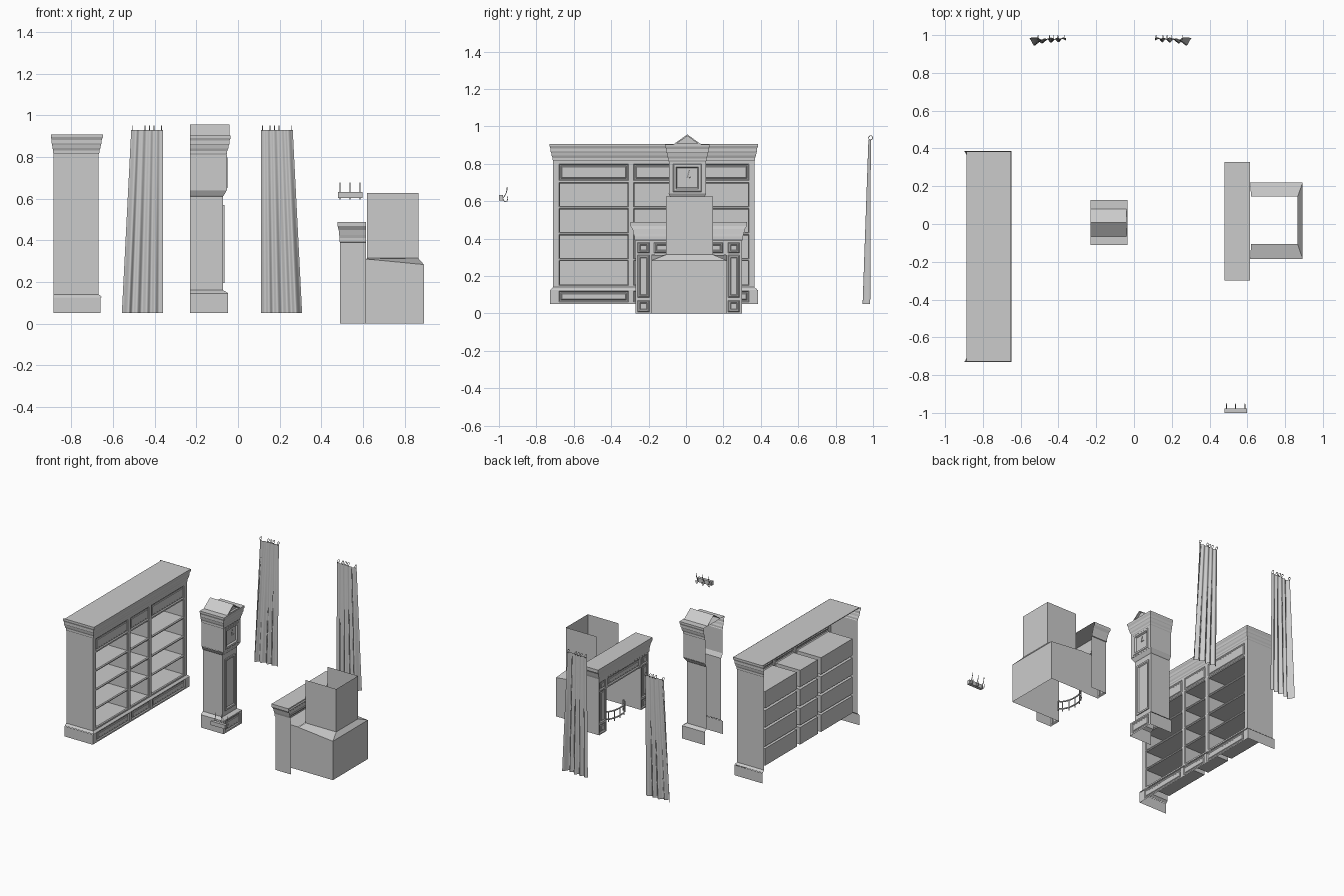
import bpy, bmesh, math

if "Cube" in bpy.data.objects:
    bpy.data.objects.remove(bpy.data.objects["Cube"])


def finish(name, bm, smooth=False):
    bmesh.ops.remove_doubles(bm, verts=bm.verts, dist=1e-5)
    bmesh.ops.recalc_face_normals(bm, faces=bm.faces)
    me = bpy.data.meshes.new(name)
    bm.to_mesh(me)
    bm.free()
    for p in me.polygons:
        p.use_smooth = smooth
    ob = bpy.data.objects.new(name, me)
    bpy.context.collection.objects.link(ob)
    return ob


def quad(bm, *pts):
    bm.faces.new([bm.verts.new(p) for p in pts])


def shell(name, xb, xf, y0, y1, prof, front=True, cap=False, flare=0, sx=1):
    """Three-sided moulded shell, open at the back; prof = (z, outward offset)."""
    s = 1 if xf > xb else -1
    bm = bmesh.new()
    rings = []
    for z, o in prof:
        b, f = xb - s * flare * o, xf + s * sx * o
        rings.append([bm.verts.new(p) for p in
                      ((b, y0 - o, z), (f, y0 - o, z), (f, y1 + o, z), (b, y1 + o, z))])
    for a, b in zip(rings, rings[1:]):
        for k in ((0, 1, 2) if front else (0, 2)):
            bm.faces.new((a[k], a[k + 1], b[k + 1], b[k]))
    if cap:
        bm.faces.new(rings[-1])
    return finish(name, bm)


def facade(name, x, s, ys, zs, cells):
    """Flat front facing s*x; cells maps (i, j) to [(inset, depth)...] or None for a hole."""
    bm = bmesh.new()

    def ring(i, j, inset, d):
        a, b, c, e = ys[i] + inset, ys[i + 1] - inset, zs[j] + inset, zs[j + 1] - inset
        X = x - s * d
        return [(X, a, c), (X, b, c), (X, b, e), (X, a, e)]
    for i in range(len(ys) - 1):
        for j in range(len(zs) - 1):
            spec = cells.get((i, j), [])
            if spec is None:
                continue
            last = ring(i, j, 0, 0)
            for inset, d in spec:
                new = ring(i, j, inset, d)
                for k in range(4):
                    m = (k + 1) % 4
                    quad(bm, last[k], last[m], new[m], new[k])
                last = new
            quad(bm, *last)
    return finish(name, bm)


def box(name, x0, x1, y0, y1, z0, z1):
    bm = bmesh.new()
    bmesh.ops.create_cube(bm, size=1)
    for v in bm.verts:
        v.co = [lo + (c + .5) * (hi - lo) for c, lo, hi in
                zip(v.co, (x0, y0, z0), (x1, y1, z1))]
    return finish(name, bm)


def rod(name, pts, r, cyclic=False):
    cu = bpy.data.curves.new(name, 'CURVE')
    cu.dimensions = '3D'
    cu.bevel_depth, cu.bevel_resolution, cu.use_fill_caps = r, 1, True
    sp = cu.splines.new('POLY')
    sp.points.add(len(pts) - 1)
    for p, c in zip(sp.points, pts):
        p.co = (*c, 1)
    sp.use_cyclic_u = cyclic
    ob = bpy.data.objects.new(name, cu)
    bpy.context.collection.objects.link(ob)


PANEL = [(.006, .006), (.012, .006), (.016, .002)]
BAY = [(.005, .006), (.005, .2)]

# Bookcase, facing +x
XB = -.886
Y0, Y1 = -.71, .366
ys = [Y0, -.68, -.307, -.28, -.067, -.04, .337, Y1]
shell("bookcase_base_sides", XB, -.66, Y0 - .018, Y1 + .018, [(.05, 0), (.125, 0)], front=False)
facade("bookcase_base_front", -.66, 1, [Y0 - .018] + ys[1:-1] + [Y1 + .018],
       [.05, .06, .12, .125], {(i, 1): PANEL for i in (1, 3, 5)})
shell("bookcase_base_moulding", XB, -.669, Y0, Y1, [(.125, .014), (.13, .012), (.14, 0)])
shell("bookcase_sides", XB, -.669, Y0, Y1, [(.14, 0), (.815, 0)], front=False)
cells = {(i, j): BAY for i in (1, 3, 5) for j in (1, 3, 5, 7)}
cells.update({(i, 9): PANEL for i in (1, 3, 5)})
facade("bookcase_front_and_shelves", -.669, 1, ys,
       [.14, .15, .284, .29, .422, .429, .561, .568, .70, .71, .80, .815], cells)
CORNICE = [(0, 0), (.005, .003), (.017, .003), (.028, .008), (.045, .011),
           (.05, .014), (.066, .014), (.08, .02), (.092, .02)]
shell("bookcase_cornice", XB, -.669, Y0, Y1, [(.815 + z, o) for z, o in CORNICE],
      flare=.65)
box("bookcase_top", XB, -.65, Y0 - .019, Y1 + .019, .902, .907)

# Tall clock, facing +x
C, XB = .007, -.23
shell("clock_base_sides", XB, -.047, C - .105, C + .105, [(.05, 0), (.145, 0)], front=False)
facade("clock_base_front", -.047, 1, [C - .105, C - .085, C + .085, C + .105],
       [.05, .062, .135, .145], {(1, 1): PANEL})
shell("clock_base_moulding", XB, -.072, C - .083, C + .083, [(.145, .025), (.15, .018), (.16, 0)])
shell("clock_trunk_sides", XB, -.072, C - .083, C + .083, [(.16, 0), (.61, 0)], front=False)
facade("clock_trunk_door", -.072, 1, [C - .083, C - .06, C + .06, C + .083],
       [.16, .195, .57, .61], {(1, 1): [(0, -.007), (.012, -.007), (.018, 0)]})
shell("clock_hood_moulding", XB, -.072, C - .083, C + .083, [(.61, 0), (.615, .004), (.637, .016), (.64, .018)])
shell("clock_hood_sides", XB, -.053, C - .099, C + .099, [(.64, 0), (.812, 0)], front=False)
facade("clock_hood_front", -.053, 1, [C - .099, C - .076, C + .076, C + .099],
       [.64, .65, .80, .812], {(1, 1): [(.004, -.003), (.016, -.003), (.022, .008)]})
shell("clock_cornice", XB, -.055, C - .099, C + .099,
      [(.812 + z, o) for z, o in CORNICE], cap=True)
# clock hands
rod("clock_minute_hand", [(-.058, C, .725), (-.058, C + .01, .765)], .0015)
rod("clock_hour_hand", [(-.058, C, .725), (-.058, C + .026, .728)], .0015)

# clock pediment: gable with recessed front triangle
bm = bmesh.new()


def tri(x, w, lo, hi):
    return [(x, C - w, lo), (x, C + w, lo), (x, C, hi)]


T = [tri(XB, .075, .903, .957), tri(-.04, .075, .903, .957),
     tri(-.04, .055, .909, .948), tri(-.055, .055, .909, .948)]
for a, b in zip(T, T[1:]):
    for k in range(3):
        quad(bm, a[k], a[(k + 1) % 3], b[(k + 1) % 3], b[k])
quad(bm, *T[3])
finish("clock_pediment", bm)

# Fireplace surround, facing -x
L0, L1, R0, R1 = -.27, -.184, .213, .299
ys = [L0, L0 + .012, L1 - .012, L1, L1 + .014, R0 - .014, R0, R0 + .012, R1 - .012, R1]
cells = {(i, j): PANEL for i in (1, 7) for j in (1, 3, 5)}
cells[(4, 5)] = PANEL
cells.update({(i, j): None for i in (3, 4, 5) for j in range(4)})
facade("fireplace_surround_front", .49, -1, ys, [0, .008, .07, .085, .312, .322, .38, .39], cells)
shell("fireplace_surround_sides", .615, .49, L0, R1, [(0, 0), (.39, 0)], front=False)
bm = bmesh.new()
P = [(L1, 0), (L1, .312), (R0, .312), (R0, 0)]
for (ya, za), (yb, zb) in zip(P, P[1:]):
    quad(bm, (.49, ya, za), (.615, ya, za), (.615, yb, zb), (.49, yb, zb))
finish("fireplace_opening_lining", bm)
shell("fireplace_mantel", .615, .49, L0, R1,
      [(.39, 0), (.392, .005), (.41, .005), (.425, .01), (.45, .016), (.468, .028), (.488, .028)],
      cap=True, sx=.4)

# Chimney: lower box, sloped shoulder and open flue
bm = bmesh.new()


def wall(xf, y0, y1, zb, zf, xb=.615):
    return [(xb, y0, zb), (xf, y0, zf), (xf, y1, zf), (xb, y1, zb)]


W = [wall(.893, L1, R0 + .006, 0, 0), wall(.893, L1, R0 + .006, .31, .283),
     wall(.866, -.107, .145, .314, .314, .62), wall(.866, -.107, .145, .626, .626, .62)]
for a, b in zip(W, W[1:]):
    for k in range(3):
        quad(bm, a[k], a[k + 1], b[k + 1], b[k])
finish("chimney", bm)

# Fire grate: curved rails with upright bars
arc = [(.575 - .055 * math.sin(math.pi * t / 12), .015 - .11 * math.cos(math.pi * t / 12))
       for t in range(13)]
for z in (.03, .085):
    rod("grate_rail", [(x, y, z) for x, y in arc], .005)
for x, y in arc[::2]:
    rod("grate_bar", [(x, y, .01), (x, y, .085)], .004)

# Curtains, second mirrored from the first
KEYS = [(0, .005), (.16, .046), (.26, .022), (.36, .034), (.48, .01), (.6, .03),
        (.7, .012), (.8, .028), (.9, .01), (1, .018)]


def fold(u):
    for (a, p), (b, q) in zip(KEYS, KEYS[1:]):
        if u <= b:
            return p + (q - p) * (.5 - .5 * math.cos(math.pi * (u - a) / (b - a)))
    return KEYS[-1][1]


for side in ("left", "right"):
    def mx(x):
        return x if side == "left" else -.25 - x
    bm = bmesh.new()
    N, M = 60, 4
    rows = []
    for j in range(M + 1):
        t = j / M
        rows.append([bm.verts.new((mx((-.558 + .045 * t) * (1 - i / N) - .36 * i / N),
                                   .99 - fold(min(i / N, 1)) * (1 - .68 * t),
                                   .05 + .88 * t)) for i in range(N + 1)])
    for a, b in zip(rows, rows[1:]):
        for i in range(N):
            bm.faces.new((a[i], a[i + 1], b[i + 1], b[i]))
    finish(side + "_curtain", bm, True)
    for x in (-.508, -.447, -.425, -.403, -.367):
        rod(side + "_curtain_ring",
            [(mx(x), .987 + .011 * math.cos(a * math.pi / 6), .939 + .011 * math.sin(a * math.pi / 6))
             for a in range(12)], .002, True)

# Coat rail with double hooks
box("coat_rail", .48, .597, -1, -.978, .603, .632)
for x in (.49, .538, .587):
    rod("coat_hook_upper", [(x, -.978, .618), (x, -.969, .629), (x, -.961, .645), (x, -.957, .66), (x, -.956, .677)], .0025)
    rod("coat_hook_lower", [(x, -.978, .614), (x, -.974, .602), (x, -.966, .597), (x, -.957, .601), (x, -.953, .613), (x, -.954, .625)], .0025)
